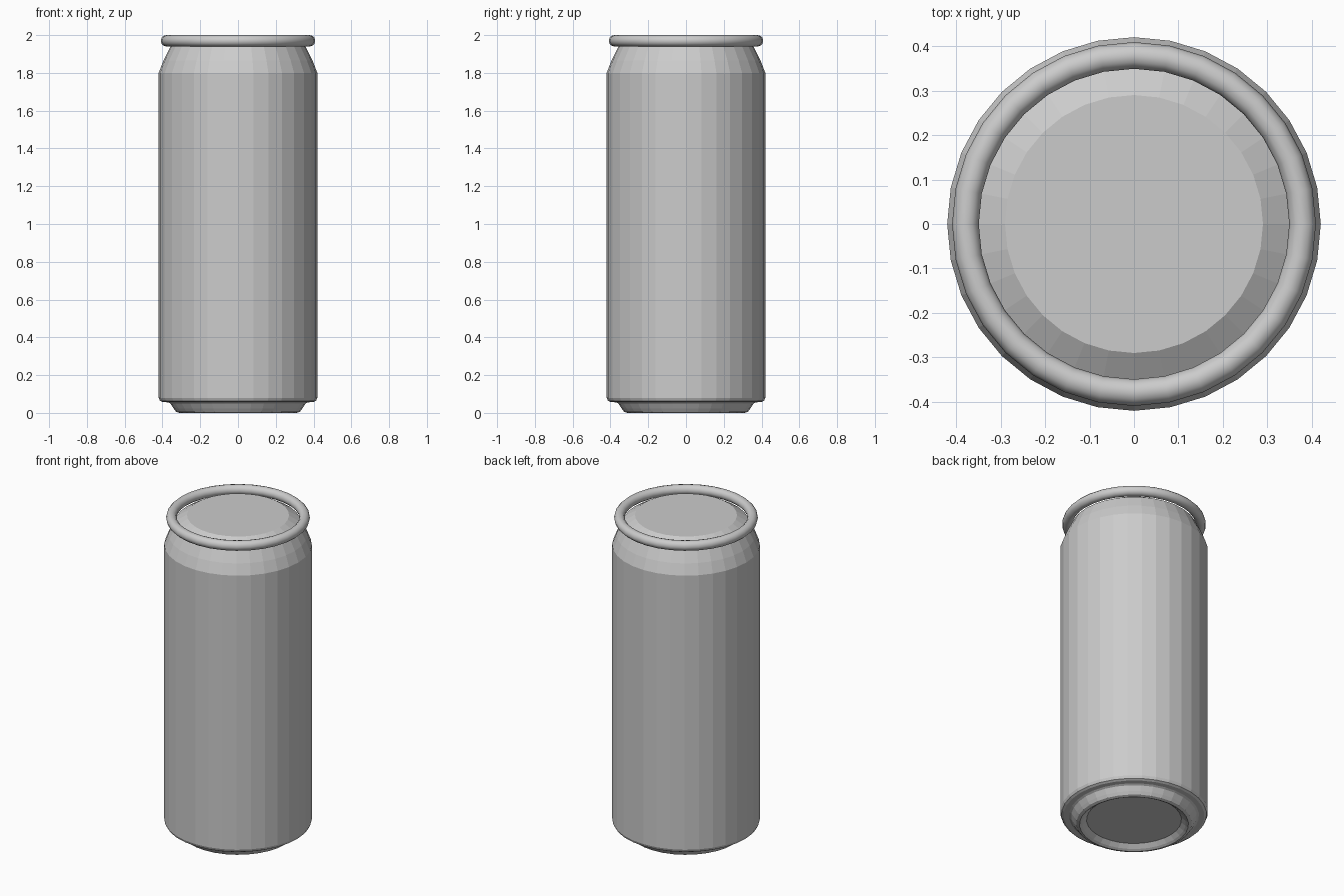
import bpy, bmesh
from math import sin, cos, pi

if "Cube" in bpy.data.objects:
    bpy.data.objects.remove(bpy.data.objects["Cube"])

SIDES = 32


def lathe(name, profile, closed=False):
    """Revolve an (r, z) profile; open profiles are capped at both ends."""
    bm = bmesh.new()
    rings = [[bm.verts.new((r * cos(2 * pi * i / SIDES), r * sin(2 * pi * i / SIDES), z))
              for i in range(SIDES)] for r, z in profile]
    pairs = list(zip(rings, rings[1:]))
    if closed:
        pairs.append((rings[-1], rings[0]))
    for a, b in pairs:
        for i in range(SIDES):
            j = (i + 1) % SIDES
            bm.faces.new((a[i], a[j], b[j], b[i]))
    if not closed:
        bm.faces.new(rings[0][::-1])
        bm.faces.new(rings[-1])
    bmesh.ops.recalc_face_normals(bm, faces=bm.faces)
    mesh = bpy.data.meshes.new(name)
    bm.to_mesh(mesh)
    bm.free()
    obj = bpy.data.objects.new(name, mesh)
    bpy.context.collection.objects.link(obj)
    return obj


# Can body: recessed base, foot, rounded ledge, wall, tapered neck, raised lid
lathe("can_body", [
    (0.27, 0.03), (0.295, 0.008), (0.31, 0.0), (0.328, 0.006), (0.34, 0.022),
    (0.358, 0.05), (0.37, 0.056), (0.40, 0.057), (0.413, 0.064), (0.42, 0.08),
    (0.42, 1.80), (0.395, 1.865), (0.355, 1.945), (0.29, 1.985),
])

# Rolled rim around the lid
rim = lathe("top_rim", [(0.379 + 0.03 * cos(2 * pi * k / 12), 1.97 + 0.03 * sin(2 * pi * k / 12))
                        for k in range(12)], closed=True)
for poly in rim.data.polygons:
    poly.use_smooth = True
